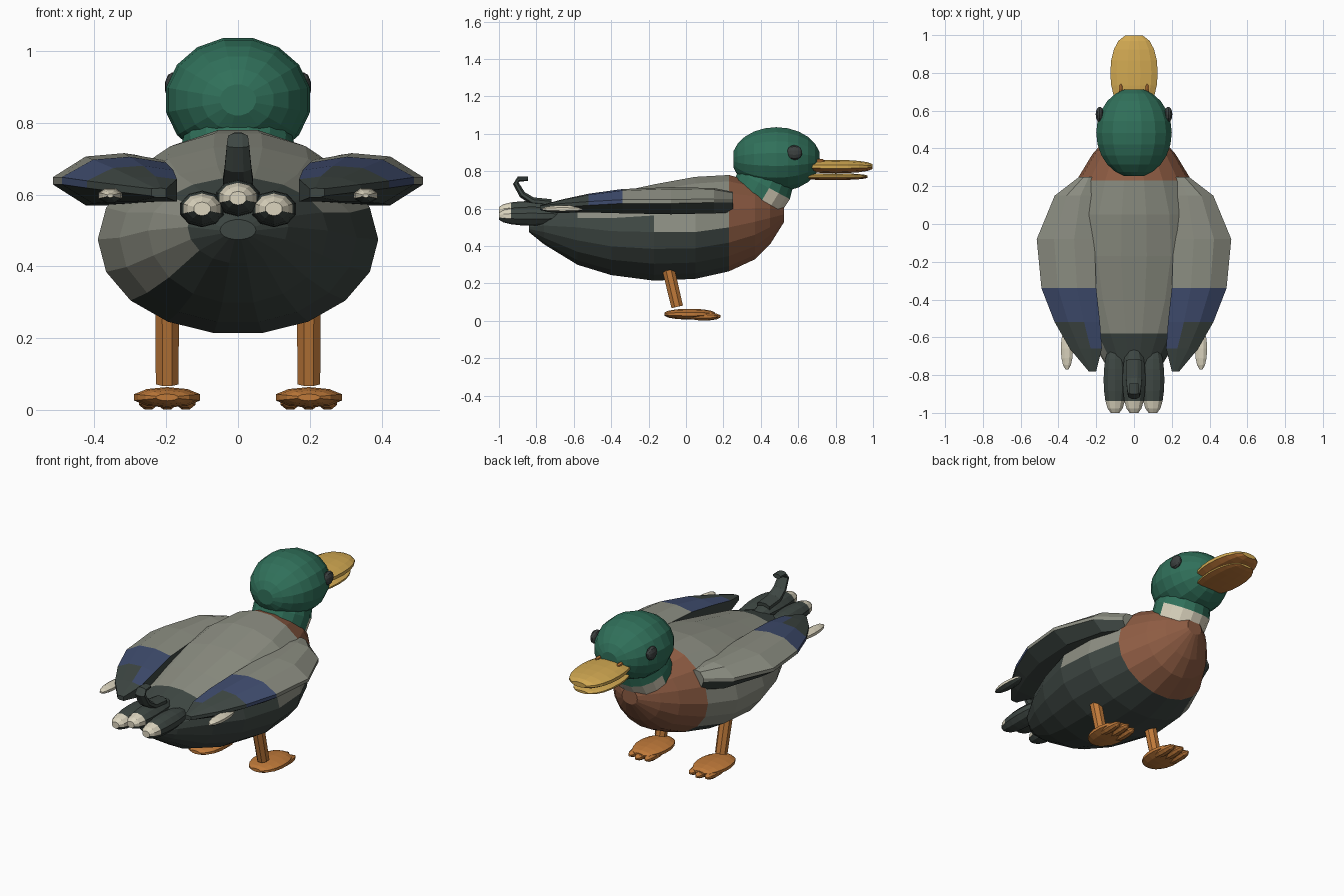
import bpy, bmesh
from math import sin, cos, pi, radians
from mathutils import Vector as V

if "Cube" in bpy.data.objects:
    bpy.data.objects.remove(bpy.data.objects["Cube"])

COLOURS = dict(green="30705A", grey="8C8E82", brown="8E5C43", charcoal="3E4743", blue="3F4C6E",
               yellow="D2A952", orange="C07A3A", cream="DCD5BF", eye_black="3C4140")


def material(name):
    mat = bpy.data.materials.get(name)
    if not mat:
        mat = bpy.data.materials.new(name)
        mat.use_nodes = True
        rgb = [(b / 255 / 1.0 + 0.055) / 1.055 for b in bytes.fromhex(COLOURS[name])]
        colour = [c ** 2.4 for c in rgb] + [1]
        mat.diffuse_color = colour
        node = next(n for n in mat.node_tree.nodes if n.type == "BSDF_PRINCIPLED")
        node.inputs["Base Color"].default_value = colour
        node.inputs["Roughness"].default_value = 0.8
    return mat


def loft(name, rings, paint):
    """Skin closed rings; paint is a colour or rule(centre, normal, station, side)."""
    bm = bmesh.new()
    rows = [[bm.verts.new(p) for p in r] for r in rings]
    n = len(rows[0])
    tags = {}
    for j in range(len(rows) - 1):
        for i in range(n):
            k = (i + 1) % n
            f = bm.faces.new((rows[j][i], rows[j][k], rows[j + 1][k], rows[j + 1][i]))
            tags[f] = (j, i)
    tags[bm.faces.new(rows[0])] = (0, 0)
    tags[bm.faces.new(rows[-1])] = (len(rows) - 2, 0)
    bmesh.ops.recalc_face_normals(bm, faces=bm.faces)
    slots = []
    for f, (j, i) in tags.items():
        colour = paint if isinstance(paint, str) else paint(f.calc_center_median(), f.normal, j, i)
        if colour not in slots:
            slots.append(colour)
        f.material_index = slots.index(colour)
    mesh = bpy.data.meshes.new(name)
    bm.to_mesh(mesh)
    bm.free()
    for s in slots:
        mesh.materials.append(material(s))
    obj = bpy.data.objects.new(name, mesh)
    bpy.context.collection.objects.link(obj)
    return obj


def ring(c, u, v, n):
    return [V(c) + V(u) * cos((i + .5) * 2 * pi / n) + V(v) * sin((i + .5) * 2 * pi / n) for i in range(n)]


def blob(name, c, r, paint, n=12, m=8, power=1.0):
    """Faceted ellipsoid along y; a lower power gives blunter ends."""
    rings = []
    for j in range(m):
        t = .25 + (pi - .5) * j / (m - 1)
        s = sin(t) ** power
        rings.append(ring(V(c) + V((0, r[1] * cos(t) / cos(.25), 0)), (r[0] * s, 0, 0), (0, 0, r[2] * s), n))
    return loft(name, rings, paint)


def tube(name, path, radii, paint, n=8, flat=1.0):
    """Tube following points in a plane of constant x."""
    pts = [V(p) for p in path]
    rings = []
    for j, p in enumerate(pts):
        d = (pts[min(j + 1, len(pts) - 1)] - pts[max(j - 1, 0)]).normalized()
        side = V((1, 0, 0))
        rings.append(ring(p, side * radii[j], d.cross(side) * radii[j] * flat, n))
    return loft(name, rings, paint)


# Body: y, bottom, middle, top, half width
STATIONS = [(-.84, .475, .50, .53, .05), (-.76, .41, .51, .59, .14), (-.58, .30, .50, .645, .25),
            (-.40, .245, .48, .68, .33), (-.17, .215, .475, .73, .39), (.05, .225, .475, .77, .375),
            (.23, .265, .50, .78, .305), (.37, .33, .53, .74, .22), (.45, .41, .55, .70, .15),
            (.525, .53, .57, .62, .05)]


def body_ring(y, bot, mid, top, w):
    pts = []
    for i in range(18):
        a = radians(20 * i - 10)
        h = mid - bot if cos(a) > 0 else top - mid
        pts.append(V((w * sin(a), y, mid - h * cos(a) / cos(radians(10)))))
    return pts


def body_paint(c, nrm, j, i):
    deg = min(20 * i, 360 - 20 * i)
    if c.y > .23:
        return "brown"
    if c.y < -.58:
        return "grey" if c.x < 0 and j > 0 and 60 <= deg <= 120 else "charcoal"
    limit = 60 if c.x < 0 else (100 if c.y > -.17 else 120)
    return "grey" if deg >= limit else "charcoal"


loft("body", [body_ring(*s) for s in STATIONS], body_paint)

# Neck with a pale collar at the throat
tube("neck", [(0, .38, .66), (0, .417, .725), (0, .455, .80)], [.155, .16, .14],
     lambda c, nrm, j, i: "cream" if j == 0 and c.y > .43 else "green", n=16)

# Head, eyes and bill
blob("head", (0, .483, .863), (.204, .23, .176), "green", n=16, m=11)


def bill_paint(c, nrm, j, i):
    return "yellow" if nrm.z > -.15 else "orange"


blob("upper_bill", (0, .80, .825), (.13, .197, .037), bill_paint, n=12, m=9, power=.7)
blob("lower_bill", (0, .785, .771), (.115, .185, .019), bill_paint, n=12, m=9, power=.7)

# Wing: y, inner x, outer x, top, rim, underside
WING = [(.25, .21, .29, .69, .645, .58), (.15, .21, .42, .71, .645, .575), (-.08, .21, .515, .715, .64, .57),
        (-.34, .20, .49, .705, .64, .575), (-.52, .18, .42, .68, .63, .58), (-.66, .17, .34, .65, .62, .58),
        (-.78, .20, .24, .618, .608, .592)]


def wing_ring(sx, y, a, b, top, rim, bot):
    w = b - a
    rise = (top - rim) * .25
    pts = [(a, top - rise), (a + .35 * w, top), (a + .7 * w, top - rise / 2), (b, rim + .008),
           (b, rim - .012), (a + .7 * w, bot), (a, bot)]
    return [V((sx * x, y, z)) for x, z in pts]


def wing_paint(c, nrm, j, i):
    if i >= 4:
        return "charcoal"
    if c.y > -.34:
        return "grey"
    if j == 3 or (j == 4 and i == 0):
        return "blue"
    return "charcoal"


def tip_paint(c, nrm, j, i):
    return "cream" if nrm.z > -.2 else "charcoal"


# Paired parts
for side, sx in (("left", 1), ("right", -1)):
    loft(side + "_wing", [wing_ring(sx, *s) for s in WING], wing_paint)
    blob(side + "_wing_feather", (sx * .355, -.66, .597), (.035, .11, .022), tip_paint, n=8, m=7)
    blob(side + "_eye", (sx * .182, .58, .90), (.022, .04, .04), "eye_black", n=10, m=7)
    blob(side + "_nostril", (sx * .07, .715, .855), (.012, .025, .012), "orange", n=6, m=5)
    tube(side + "_leg", [(sx * .197, -.10, .30), (sx * .197, -.047, .075)], [.036, .034], "orange", n=8)
    blob(side + "_foot", (sx * .197, .02, .036), (.098, .135, .029), "orange", n=10, m=8, power=.8)
    for k in (-1, 0, 1):
        blob(side + "_toe", (sx * .197 + k * .052, .105 - .015 * abs(k), .024), (.03, .08, .024),
             "orange", n=8, m=6)


# Tail feathers with pale ends and a curled plume
def tail_paint(c, nrm, j, i):
    return "cream" if c.y < -.93 and nrm.z > -.35 else "charcoal"


for name, x, z in (("left", .1, .56), ("middle", 0, .59), ("right", -.1, .56)):
    blob(name + "_tail_feather", (x, -.825, z), (.064, .175, .051), tail_paint, n=10, m=9, power=.7)

tube("curled_plume", [(0, -.72, .63), (0, -.82, .64), (0, -.875, .675), (0, -.91, .735), (0, -.895, .758),
                      (0, -.845, .76)], [.045, .045, .04, .034, .03, .026], "charcoal", n=8, flat=.5)
